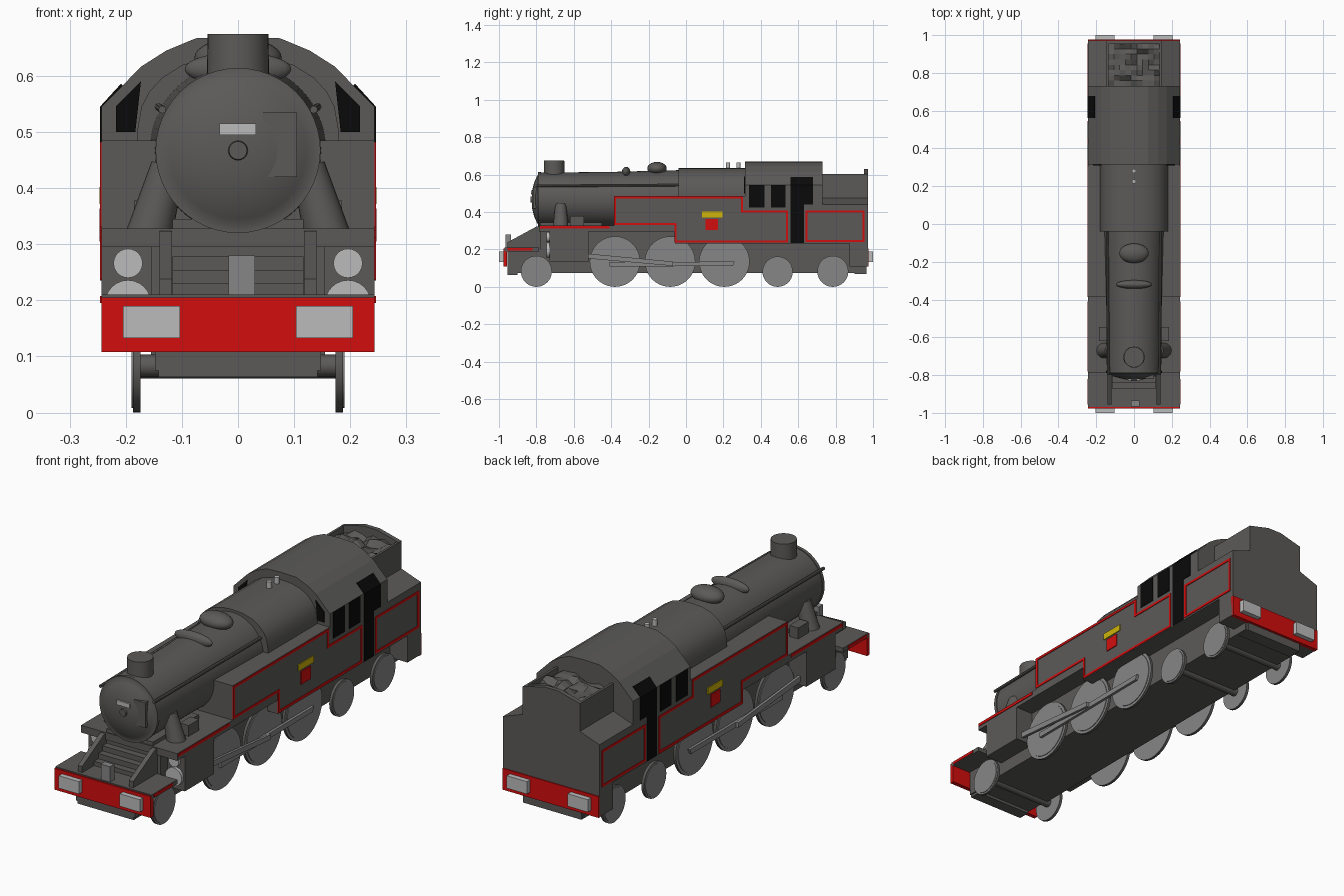
import bpy, bmesh, math, random
from mathutils import Vector

if "Cube" in bpy.data.objects:
    bpy.data.objects.remove(bpy.data.objects["Cube"])
random.seed(4)

def material(name, c):
    m = bpy.data.materials.new(name)
    m.diffuse_color = (*c, 1)
    m.use_nodes = True
    m.node_tree.nodes["Principled BSDF"].inputs["Base Color"].default_value = m.diffuse_color
    return m
BODY = material("body dark grey", (0.105, 0.102, 0.098))
WHEEL = material("wheel grey", (0.24, 0.24, 0.24))
LIGHT = material("light metal", (0.50, 0.50, 0.50))
RED = material("red", (0.65, 0.004, 0.004))
YELLOW = material("yellow", (0.62, 0.46, 0.003))
BLACK = material("black opening", (0.003, 0.003, 0.003))

def finish(name, bm, mat, smooth=False):
    bmesh.ops.recalc_face_normals(bm, faces=bm.faces)
    me = bpy.data.meshes.new(name)
    bm.to_mesh(me)
    bm.free()
    ob = bpy.data.objects.new(name, me)
    bpy.context.collection.objects.link(ob)
    me.materials.append(mat)
    if smooth:
        bpy.ops.object.select_all(action='DESELECT')
        bpy.context.view_layer.objects.active = ob
        ob.select_set(True)
        bpy.ops.object.shade_smooth_by_angle(angle=math.radians(35))
    return ob

def prism(name, pts, axis, a, b, mat, smooth=False):
    """Extrude a 2D outline: axis x takes (y,z) points, axis y takes (x,z)."""
    bm = bmesh.new()
    put = (lambda p, t: (t, p[0], p[1])) if axis == 'x' else (lambda p, t: (p[0], t, p[1]))
    f = bm.faces.new([bm.verts.new(put(p, a)) for p in pts])
    ext = bmesh.ops.extrude_face_region(bm, geom=[f])
    d = Vector((b - a, 0, 0)) if axis == 'x' else Vector((0, b - a, 0))
    bmesh.ops.translate(bm, vec=d, verts=[v for v in ext['geom'] if isinstance(v, bmesh.types.BMVert)])
    return finish(name, bm, mat, smooth)

def box(name, x0, x1, y0, y1, z0, z1, mat):
    return prism(name, [(y0, z0), (y1, z0), (y1, z1), (y0, z1)], 'x', x0, x1, mat)

def rod(name, p, q, r, r2, mat, n=24):
    p, q = Vector(p), Vector(q)
    bm = bmesh.new()
    bmesh.ops.create_cone(bm, cap_ends=True, segments=n, radius1=r, radius2=r2, depth=(q - p).length)
    rot = Vector((0, 0, 1)).rotation_difference(q - p).to_matrix()
    bmesh.ops.transform(bm, matrix=rot.to_4x4(), verts=bm.verts)
    bmesh.ops.translate(bm, vec=(p + q) / 2, verts=bm.verts)
    return finish(name, bm, mat, True)

def ellipsoid(name, c, r, mat):
    bm = bmesh.new()
    bmesh.ops.create_uvsphere(bm, u_segments=28, v_segments=14, radius=1)
    bmesh.ops.scale(bm, vec=r, verts=bm.verts)
    bmesh.ops.translate(bm, vec=c, verts=bm.verts)
    return finish(name, bm, mat, True)

def both(half):
    """Full symmetric outline from the right-hand half."""
    return half + [(-x, z) for x, z in reversed(half) if x > 0]

W = 0.243   # body half width
BZ = 0.467  # boiler axis height

# boiler: lathe along y, with domed smokebox door
bm = bmesh.new()
prof = [(-0.825, 0), (-0.822, 0.05), (-0.812, 0.09), (-0.798, 0.122), (-0.79, 0.135), (-0.79, 0.147),
        (-0.775, 0.147), (-0.775, 0.144), (-0.42, 0.147), (-0.03, 0.157), (0.05, 0.157), (0.05, 0)]
vs = [bm.verts.new((r, y, BZ)) for y, r in prof]
es = [bm.edges.new(e) for e in zip(vs, vs[1:])]
bmesh.ops.spin(bm, geom=vs + es, cent=(0, 0, BZ), axis=(0, 1, 0), angle=2 * math.pi, steps=48)
bmesh.ops.remove_doubles(bm, verts=bm.verts, dist=1e-5)
finish("boiler", bm, BODY, True)

# firebox cladding and boiler fittings
prism("firebox", both([(0.18, 0.45), (0.18, 0.5), (0.172, 0.545), (0.158, 0.572), (0.135, 0.597),
      (0.098, 0.62), (0.05, 0.633), (0, 0.636)]), 'y', -0.04, 0.33, BODY, True)
rod("chimney", (0, -0.705, 0.58), (0, -0.705, 0.675), 0.056, 0.054, BODY, 32)
ellipsoid("dome", (0, -0.155, 0.632), (0.078, 0.052, 0.036), BODY)
ellipsoid("top_feed", (0, -0.32, 0.612), (0.095, 0.023, 0.03), BODY)
for i, y in enumerate((0.225, 0.28)):
    rod(f"safety_valve_{i}", (0, y, 0.62), (0, y, 0.665), 0.011, 0.011, LIGHT, 12)
box("door_plate", -0.033, 0.032, -0.829, -0.80, 0.495, 0.515, LIGHT)
rod("door_hub", (0, -0.832, BZ), (0, -0.81, BZ), 0.016, 0.02, BODY)
box("door_panel", 0.045, 0.105, -0.817, -0.79, 0.42, 0.535, BODY)

# side tanks with lower rear section
prism("side_tanks", [(-0.385, 0.325), (-0.06, 0.325), (-0.06, 0.232), (0.35, 0.232), (0.35, 0.485),
      (-0.385, 0.485)], 'x', -W, W, BODY)

# cab with faceted roof
prism("cab", both([(W, 0.232), (W, 0.545), (0.172, 0.617), (0.128, 0.645), (0.075, 0.667), (0, 0.67)]),
      'y', 0.315, 0.73, BODY)

# bunker: body, coal walls, rear plate and coal
prism("bunker", both([(W, 0.232), (W, 0.44), (0.145, 0.475), (0.145, 0.565)]), 'y', 0.73, 0.972, BODY)
prism("bunker_rear_plate", both([(0.145, 0.47), (0.145, 0.602), (0.035, 0.63)]), 'y', 0.952, 0.972, BODY)
bm = bmesh.new()
bmesh.ops.create_grid(bm, x_segments=9, y_segments=8, size=1)
for v in bm.verts:
    v.co = (v.co.x * 0.136, 0.843 + v.co.y * 0.112, 0.58 + random.uniform(-0.012, 0.022))
finish("coal", bm, BODY)
box("rear_drag_box", -W, W, 0.875, 0.972, 0.11, 0.24, BODY)

# chassis, saddle, running plates
box("main_frame", -0.155, 0.155, -0.78, 0.955, 0.075, 0.30, BODY)
box("front_frame", -0.148, 0.148, -0.955, -0.78, 0.075, 0.20, BODY)
box("front_guard", -0.142, 0.142, -0.955, -0.90, 0.063, 0.09, BODY)
box("smokebox_saddle", -0.117, 0.117, -0.78, -0.45, 0.28, 0.345, BODY)
box("running_plate", -W, W, -0.785, -0.05, 0.295, 0.328, BODY)
box("front_platform", -W, W, -0.97, -0.785, 0.19, 0.21, BODY)
for i in range(3):  # stepped plates below the smokebox
    box(f"front_step_{i}", -0.117, 0.117, -0.87 + 0.03 * i, -0.77, 0.20, 0.23 + 0.024 * i, BODY)
box("front_lamp", -0.017, 0.03, -0.965, -0.935, 0.207, 0.28, WHEEL)

# beams and buffers, front and rear
for end, s in (("front", -1), ("rear", 1)):
    box(end + "_buffer_beam", -W, W, *sorted((s * 0.958, s * 0.977)), 0.108, 0.205, RED)
    for x in (-0.154, 0.154):
        box(end + "_buffer", x - 0.051, x + 0.051, *sorted((s * 0.975, s * 1.0)), 0.133, 0.19, LIGHT)
box("rear_guard", -0.148, 0.148, 0.90, 0.965, 0.07, 0.12, BODY)

def lining(name, pts, s):
    """Thin red outline on the body side."""
    h = 0.0055
    for (y0, z0), (y1, z1) in zip(pts, pts[1:] + pts[:1]):
        box(name, s * W, s * (W + 0.003), min(y0, y1) - h, max(y0, y1) + h,
            min(z0, z1) - h, max(z0, z1) + h, RED)

def slope_x(z):  # body side, following the lower roof facet
    return W if z <= 0.545 else W - (z - 0.545) * 0.071 / 0.072

# everything repeated on each side
for side, s in (("left", -1), ("right", 1)):
    def part(n): return f"{side}_{n}"
    # wheels: dark tread, grey faces
    for y, r in ((-0.8, 0.083), (-0.38, 0.135), (-0.085, 0.135), (0.205, 0.135), (0.49, 0.081), (0.785, 0.083)):
        w = rod(part("wheel"), (s * 0.174, y, r), (s * 0.187, y, r), r, r, BODY, 40)
        w.data.materials.append(WHEEL)
        for f in w.data.polygons:
            f.material_index = int(abs(f.normal.x) > 0.5)
        rod(part("wheel_disc"), (s * 0.186, y, r), (s * 0.19, y, r), r * 0.9, r * 0.9, WHEEL, 40)
        rod(part("axle"), (0, y, r), (s * 0.175, y, r), 0.02, 0.02, BODY, 12)
    # rods
    prism(part("coupling_rod"), [(-0.41, 0.108), (0.25, 0.112), (0.26, 0.135), (-0.41, 0.132)],
          'x', s * 0.19, s * 0.202, WHEEL)
    prism(part("connecting_rod"), [(-0.53, 0.152), (-0.07, 0.112), (-0.07, 0.135), (-0.53, 0.178)],
          'x', s * 0.203, s * 0.215, WHEEL)
    # cylinders with light covers, steam pipe, valve box
    box(part("cylinder_block"), s * 0.14, s * W, -0.73, -0.52, 0.135, 0.30, BODY)
    rod(part("valve_cover"), (s * 0.196, -0.745, 0.266), (s * 0.196, -0.72, 0.266), 0.026, 0.026, LIGHT)
    rod(part("cylinder_cover"), (s * 0.196, -0.745, 0.195), (s * 0.196, -0.72, 0.195), 0.041, 0.041, LIGHT)
    rod(part("steam_pipe"), (s * 0.16, -0.67, 0.31), (s * 0.125, -0.67, 0.44), 0.042, 0.03, BODY)
    box(part("lubricator"), s * 0.14, s * 0.185, -0.62, -0.545, 0.32, 0.378, BODY)
    # sloping frame plates and handrail
    prism(part("front_brace"), [(-0.955, 0.2), (-0.77, 0.2), (-0.77, 0.325), (-0.80, 0.322), (-0.955, 0.238)],
          'x', s * 0.118, s * 0.14, BODY)
    rod(part("handrail"), (s * 0.135, -0.80, 0.54), (s * 0.142, -0.03, 0.545), 0.007, 0.007, BODY, 8)
    # red lining and stripes
    lining(part("tank_lining"), [(-0.38, 0.477), (0.3, 0.477), (0.3, 0.402), (0.54, 0.402), (0.54, 0.242),
           (-0.055, 0.242), (-0.055, 0.337), (-0.38, 0.337)], s)
    lining(part("bunker_lining"), [(0.645, 0.245), (0.95, 0.245), (0.95, 0.402), (0.645, 0.402)], s)
    box(part("plate_stripe"), s * W, s * (W + 0.003), -0.78, -0.41, 0.312, 0.325, RED)
    box(part("platform_stripe"), s * W, s * (W + 0.003), -0.955, -0.82, 0.195, 0.208, RED)
    # tank plates
    box(part("yellow_plate"), s * W, s * (W + 0.004), 0.085, 0.195, 0.372, 0.402, YELLOW)
    box(part("red_plate"), s * W, s * (W + 0.004), 0.105, 0.172, 0.305, 0.364, RED)
    # cab openings
    for y0, y1 in ((0.337, 0.42), (0.455, 0.533)):
        box(part("cab_window"), s * W, s * (W + 0.003), y0, y1, 0.425, 0.545, BLACK)
    box(part("cab_doorway_lower"), s * W, s * (W + 0.003), 0.56, 0.63, 0.235, 0.44, BLACK)
    prism(part("cab_doorway_upper"), [(s * (slope_x(z) + d), z + d * (z > 0.55)) for z, d in
          ((0.44, 0.003), (0.545, 0.003), (0.583, 0.003), (0.583, -0.003), (0.545, -0.003), (0.44, -0.003))],
          'y', 0.56, 0.678, BLACK)
    prism(part("cab_front_window"), [(s * 0.217, 0.5), (s * 0.217, 0.546), (s * 0.173, 0.59), (s * 0.183, 0.5)],
          'y', 0.311, 0.316, BLACK)
    # bunker coal wall
    box(part("coal_wall"), s * 0.134, s * 0.145, 0.73, 0.96, 0.47, 0.602, BODY)
